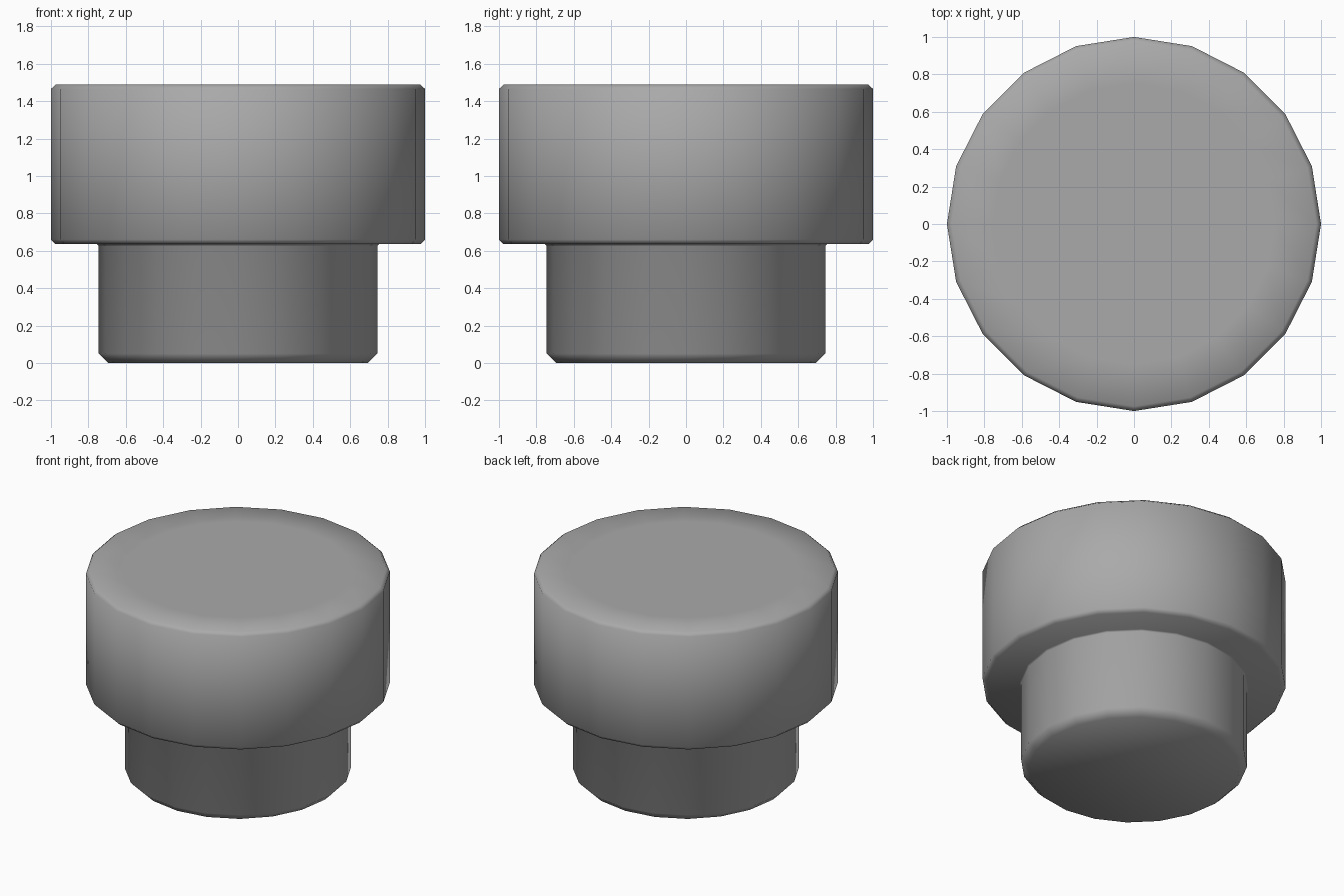
import bpy
import bmesh
from math import cos, sin, tau

SIDES = 20

cube = bpy.data.objects.get("Cube")
if cube:
    bpy.data.objects.remove(cube, do_unlink=True)

grey = bpy.data.materials.new("plain grey")
grey.use_nodes = True
colour = (0.4, 0.4, 0.4, 1)
grey.diffuse_color = colour
grey.node_tree.nodes["Principled BSDF"].inputs["Base Color"].default_value = colour


def lathe(name, profile):
    """Turn a (radius, height) profile into a capped solid, bottom to top."""
    bm = bmesh.new()
    rings = [[bm.verts.new((r * cos(tau * i / SIDES), r * sin(tau * i / SIDES), z))
              for i in range(SIDES)] for r, z in profile]
    for low, high in zip(rings, rings[1:]):
        for i in range(SIDES):
            j = (i + 1) % SIDES
            bm.faces.new((low[i], low[j], high[j], high[i]))
    bm.faces.new(rings[0][::-1])
    bm.faces.new(rings[-1])
    for face in bm.faces:
        face.smooth = True
    mesh = bpy.data.meshes.new(name)
    bm.to_mesh(mesh)
    bm.free()
    mesh.materials.append(grey)
    obj = bpy.data.objects.new(name, mesh)
    bpy.context.collection.objects.link(obj)
    return obj


# Narrow stem with a chamfered foot, small fillet, then the wide softened head
lathe("stepped_knob", [
    (0.695, 0), (0.745, 0.05), (0.745, 0.625), (0.755, 0.635),
    (0.975, 0.635), (1, 0.66), (1, 1.465), (0.975, 1.488), (0.75, 1.488),
])
